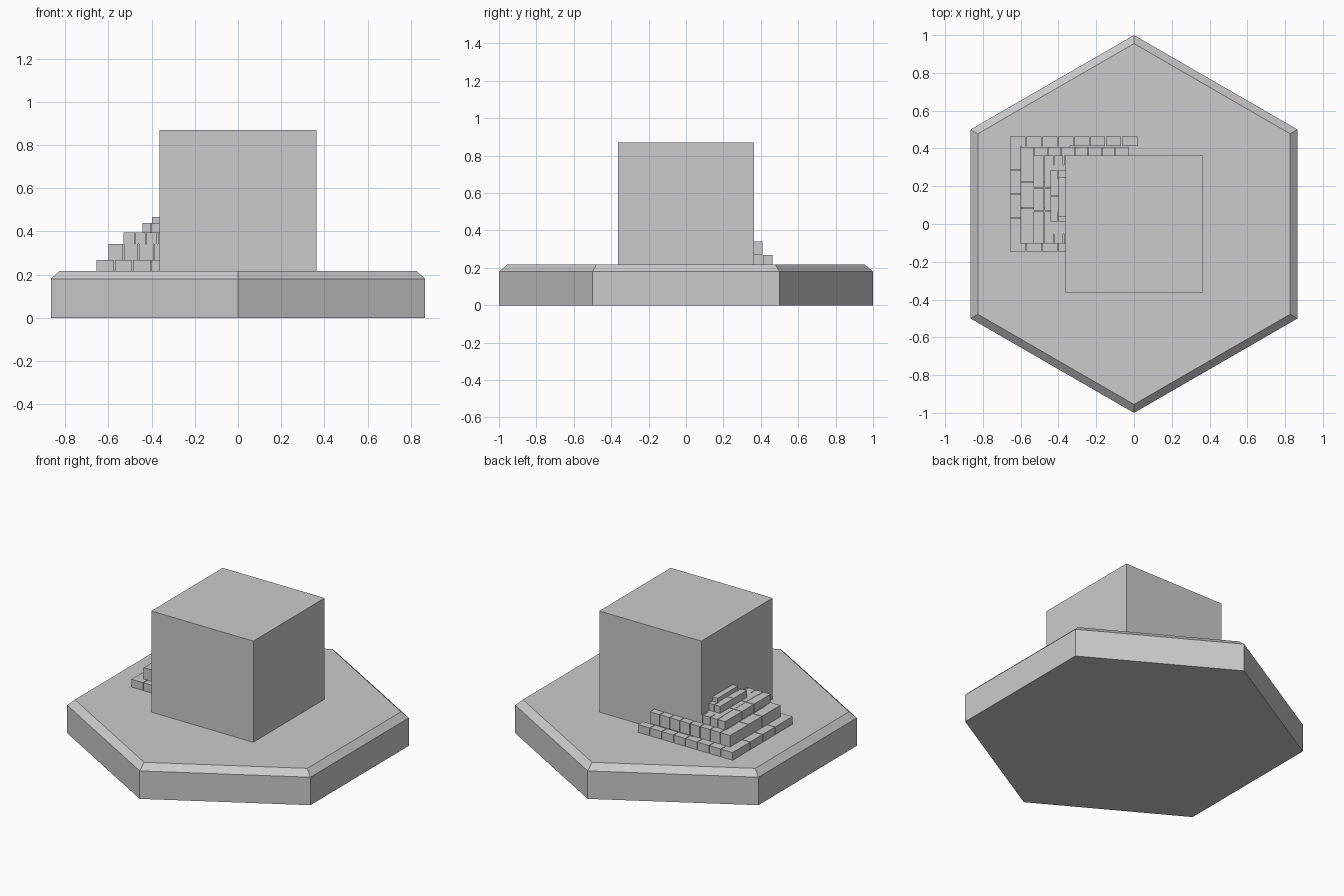
import bpy, bmesh, math

if "Cube" in bpy.data.objects:
    bpy.data.objects.remove(bpy.data.objects["Cube"])


def make_object(name, bm):
    bmesh.ops.recalc_face_normals(bm, faces=bm.faces)
    mesh = bpy.data.meshes.new(name)
    bm.to_mesh(mesh)
    bm.free()
    obj = bpy.data.objects.new(name, mesh)
    bpy.context.collection.objects.link(obj)
    return obj


def add_box(bm, x0, x1, y0, y1, z0, z1):
    verts = bmesh.ops.create_cube(bm, size=1)["verts"]
    for v in verts:
        v.co = (x0 if v.co.x < 0 else x1,
                y0 if v.co.y < 0 else y1,
                z0 if v.co.z < 0 else z1)


def add_row(bm, x0, x1, y0, y1, z0, z1, count, axis, gap=0.004):
    # evenly spaced stones along x or y, separated by thin joints
    lo, hi = (x0, x1) if axis == "x" else (y0, y1)
    step = (hi - lo) / count
    for i in range(count):
        a = lo + i * step + (gap / 2 if i else 0)
        b = lo + (i + 1) * step - (gap / 2 if i < count - 1 else 0)
        if axis == "x":
            add_box(bm, a, b, y0, y1, z0, z1)
        else:
            add_box(bm, x0, x1, a, b, z0, z1)


# hexagonal plinth with a chamfered upper rim
bm = bmesh.new()
rings = []
for radius, z in ((1, 0), (1, 0.18), (0.955, 0.218)):
    rings.append([bm.verts.new((radius * math.sin(k * math.pi / 3),
                                radius * math.cos(k * math.pi / 3), z))
                  for k in range(6)])
for low, high in zip(rings, rings[1:]):
    for k in range(6):
        n = (k + 1) % 6
        bm.faces.new((low[k], low[n], high[n], high[k]))
bm.faces.new(rings[0])
bm.faces.new(rings[-1])
make_object("hexagonal_base", bm)

# large central block, slightly sunk into the plinth
bm = bmesh.new()
add_box(bm, -0.363, 0.363, -0.363, 0.363, 0.14, 0.869)
make_object("central_block", bm)

# stepped stone courses wrapping the back left corner of the block:
# x0, x1, y0, y1, z0, z1, stone depth, stones along x, stones along y
courses = [
    (-0.656, 0.018, -0.146, 0.462, 0.218, 0.268, 0.058, 8, 4),
    (-0.600, -0.028, -0.102, 0.408, 0.268, 0.342, 0.064, 8, 3),
    (-0.531, -0.320, -0.102, 0.362, 0.342, 0.395, 0.055, 4, 3),
    (-0.443, -0.320, 0.014, 0.285, 0.395, 0.440, 0.045, 3, 2),
    (-0.399, -0.320, 0.040, 0.250, 0.440, 0.467, 0.060, 1, 1),
]
for i, (x0, x1, y0, y1, z0, z1, d, nx, ny) in enumerate(courses):
    bm = bmesh.new()
    e = min(d, 0.05)
    front_end = min(x1, -0.32)
    front_count = max(1, round(nx * (front_end - x0) / (x1 - x0)))
    add_row(bm, x0, x1, y1 - e, y1, z0, z1, nx, "x")
    add_row(bm, x0, front_end, y0, y0 + e, z0, z1, front_count, "x")
    add_row(bm, x0, x0 + d, y0 + e, y1 - e, z0, z1, ny, "y")
    # inner stones reaching into the block
    if x0 + d < -0.37:
        add_row(bm, x0 + d + 0.002, -0.34, y0 + e, y1 - e, z0, z1, ny, "y")
    make_object(f"stone_course_{i + 1}", bm)
